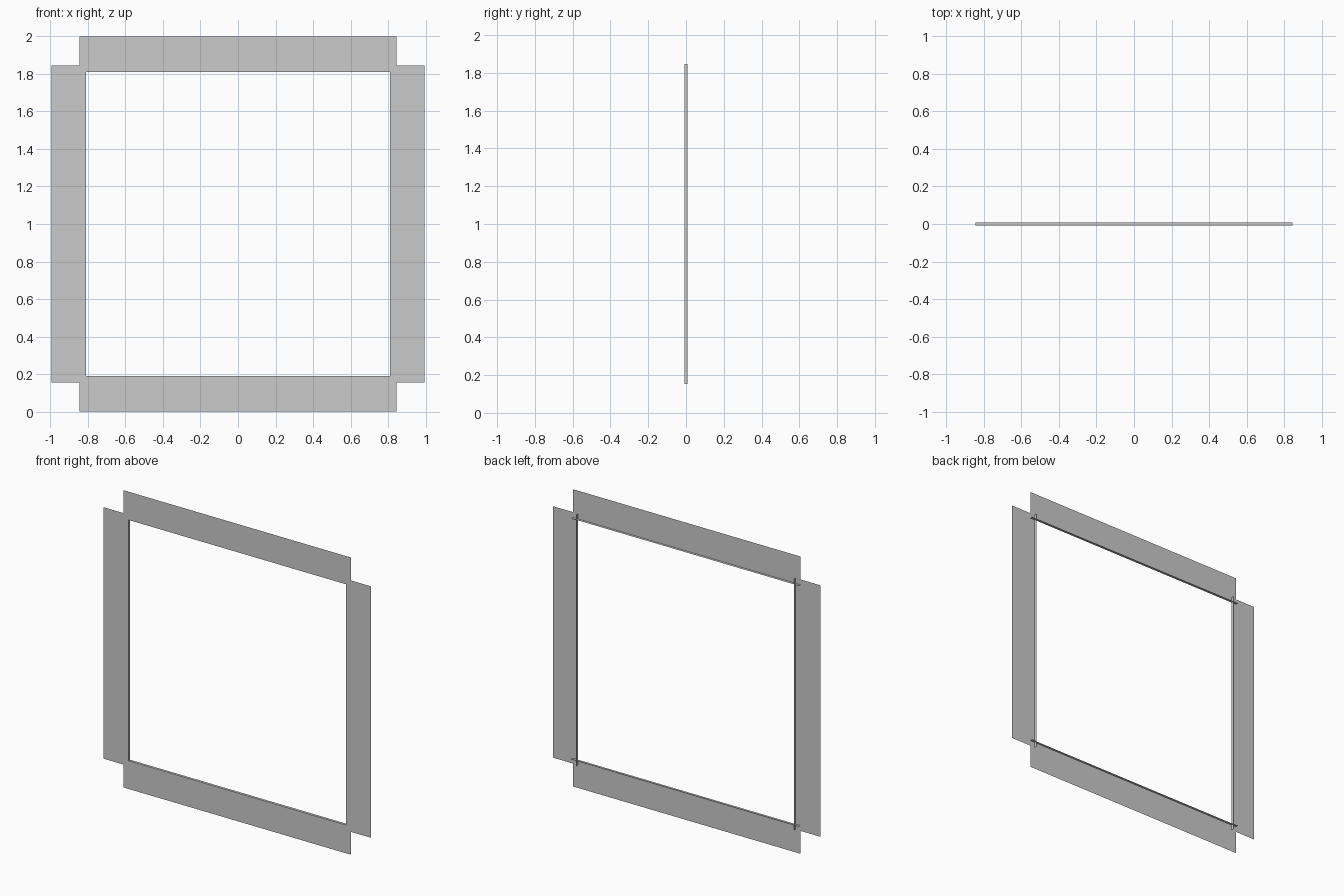
import bpy
import math
from mathutils import Matrix, Vector

if "Cube" in bpy.data.objects:
    bpy.data.objects.remove(bpy.data.objects["Cube"])

INNER = 0.81      # half size of the opening
HALF_LEN = 0.846  # half length of every trim strip
DEPTH = 0.0085    # half depth of the return flange
CENTRE = Vector((0, 0, 1))


def trim(name, outer, turns):
    """Thin sheet angle: a flat face plate with a flange folded back at the opening."""
    profile = [(-DEPTH, outer), (-DEPTH, INNER), (DEPTH, INNER)]
    verts = [(x, y, z) for x in (-HALF_LEN, HALF_LEN) for y, z in profile]
    faces = [(0, 1, 4, 3), (1, 2, 5, 4)]
    mesh = bpy.data.meshes.new(name)
    mesh.from_pydata(verts, [], faces)
    # turn the strip around the centre of the opening
    mesh.transform(Matrix.Translation(CENTRE) @ Matrix.Rotation(turns * math.pi / 2, 4, 'Y'))
    mesh.update()
    obj = bpy.data.objects.new(name, mesh)
    bpy.context.collection.objects.link(obj)


# four strips around the square opening
trim("top_trim", 1.0, 0)
trim("right_trim", 0.995, 1)
trim("bottom_trim", 1.0, 2)
trim("left_trim", 0.995, 3)
